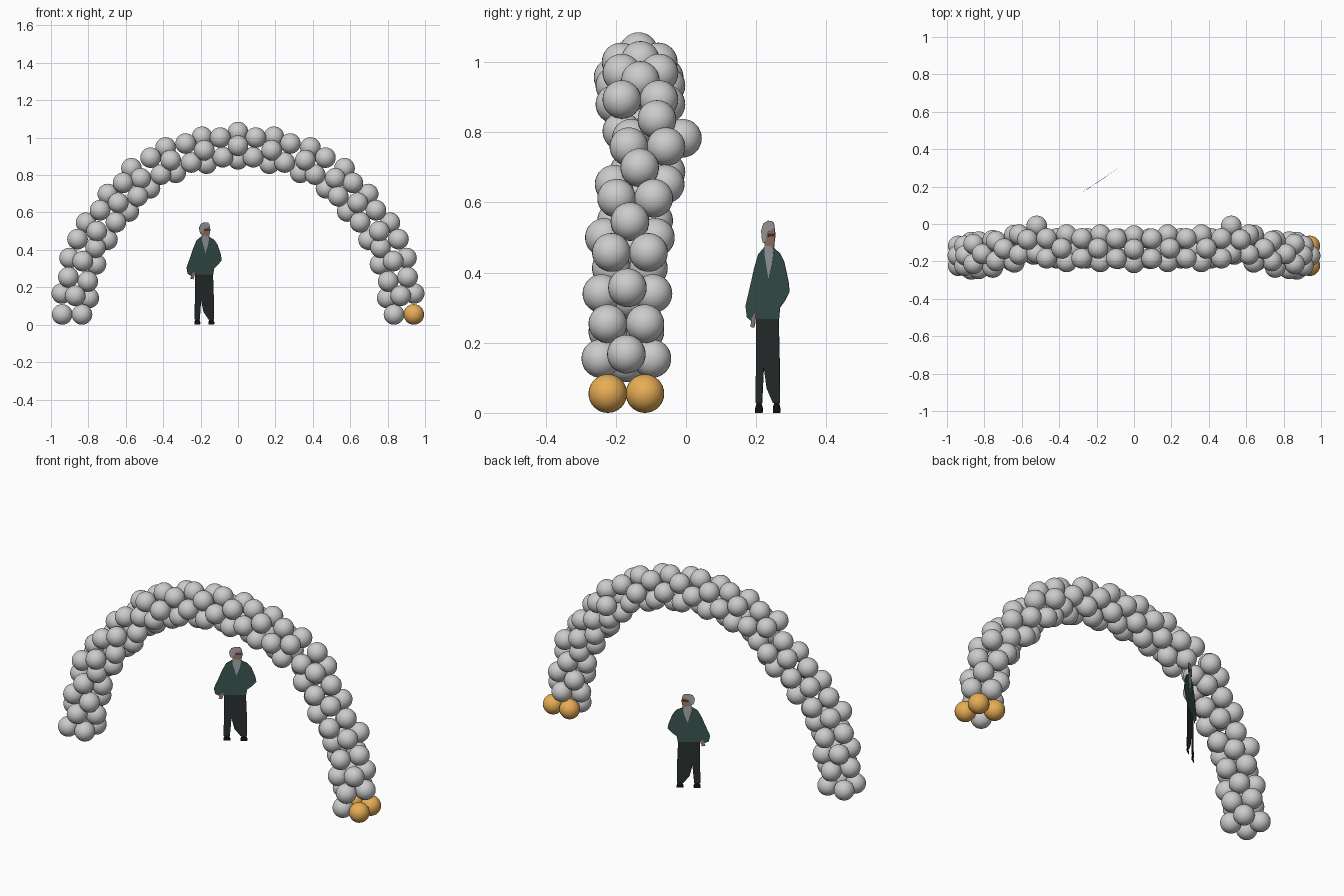
import bpy, bmesh
from math import sqrt
from mathutils import Vector

if "Cube" in bpy.data.objects:
    bpy.data.objects.remove(bpy.data.objects["Cube"])

R = 0.055


def material(name, rgb):
    m = bpy.data.materials.new(name)
    m.diffuse_color = (*rgb, 1)
    m.use_nodes = True
    m.node_tree.nodes["Principled BSDF"].inputs["Base Color"].default_value = m.diffuse_color
    return m


def link(name, mesh):
    ob = bpy.data.objects.new(name, mesh)
    bpy.context.collection.objects.link(ob)
    return ob


def balloon_mesh(name, mat=None):
    me = bpy.data.meshes.new(name)
    bm = bmesh.new()
    bmesh.ops.create_uvsphere(bm, u_segments=28, v_segments=16, radius=R)
    for f in bm.faces:
        f.smooth = True
    bm.to_mesh(me)
    bm.free()
    if mat:
        me.materials.append(mat)
    return me


grey = balloon_mesh("balloon")
gold = balloon_mesh("gold_balloon", material("gold", (0.80, 0.42, 0.09)))

# Arch centreline, from the right foot to the crown (x, y, z)
half = [(.887, -.17, .055), (.87, -.17, .155), (.855, -.17, .243), (.83, -.167, .34),
        (.81, -.16, .435), (.755, -.16, .50), (.695, -.145, .58), (.64, -.132, .652),
        (.575, -.11, .723), (.52, -.083, .783), (.44, -.13, .848), (.36, -.13, .88),
        (.265, -.13, .918), (.18, -.13, .933), (.088, -.132, .948), (0, -.135, .957)]
path = [Vector(p) for p in half]
path += [Vector((-x, y, z)) for x, y, z in reversed(half[:-1])]

# Clusters of four balloons, alternately square and diamond across the path
last = len(path) - 1
for i, c in enumerate(path):
    if i in (0, last):
        out = Vector((1 if i == 0 else -1, 0, 0))
    else:
        t = path[i + 1] - path[i - 1]
        out = Vector((t.z, 0, -t.x)).normalized()
    side = Vector((0, 1, 0))
    s = 0.053
    if i % 2 == 0:
        offsets = [(-s, -s), (s, -s), (s, s), (-s, s)]
    else:
        d = s * sqrt(2) - 0.002
        offsets = [(d, 0), (-d, 0), (0, d), (0, -d)]
    for k, (a, b) in enumerate(offsets):
        is_gold = i == 0 and k > 0
        ob = link("gold_balloon" if is_gold else "balloon", gold if is_gold else grey)
        ob.location = c + out * a + side * b

# Flat standing figure: outlines are (across, height) in a diagonal upright plane
FOOT = Vector((-0.275, 0.17, 0))
ACROSS = Vector((1.5, 1, 0)) / 1000
PLANE_NORMAL = Vector((1, -1.5, 0)).normalized()


def cutout(name, pts, rgb, thick=0.001):
    me = bpy.data.meshes.new(name)
    bm = bmesh.new()
    rings = []
    for sgn in (1, -1):
        rings.append([bm.verts.new(FOOT + ACROSS * u + Vector((0, 0, z / 1000))
                                   + PLANE_NORMAL * sgn * thick / 2) for u, z in pts])
    a, b = rings
    bm.faces.new(a)
    bm.faces.new(b[::-1])
    for j in range(len(pts)):
        n = (j + 1) % len(pts)
        bm.faces.new((a[j], b[j], b[n], a[n]))
    bmesh.ops.recalc_face_normals(bm, faces=bm.faces)
    bm.to_mesh(me)
    bm.free()
    me.materials.append(material(name, rgb))
    return link(name, me)


dark = (0.025, 0.03, 0.03)
cutout("trousers", [(28, 28), (47, 28), (52, 130), (60, 70), (78, 28), (98, 28), (97, 150),
                    (94, 280), (30, 280), (30, 150)], dark)
for u in (28, 78):
    cutout("shoe", [(u, 0), (u + 20, 0), (u + 21, 12), (u + 17, 29), (u + 4, 29), (u, 14)],
           (0.008, 0.008, 0.008), 0.0014)
cutout("jacket", [(27, 268), (95, 268), (98, 300), (112, 320), (125, 345), (122, 375),
                  (110, 430), (98, 455), (78, 472), (55, 474), (36, 452), (24, 410),
                  (14, 365), (0, 305), (4, 272), (16, 262)], (0.045, 0.09, 0.08), 0.0014)
cutout("shirt", [(66, 380), (76, 425), (80, 462), (74, 474), (55, 478), (54, 455)],
       (0.35, 0.40, 0.43), 0.002)
cutout("hand", [(14, 245), (24, 243), (28, 262), (27, 285), (18, 270)], (0.32, 0.23, 0.19), 0.002)
cutout("face", [(60, 468), (74, 462), (81, 472), (83, 495), (85, 505), (82, 530), (52, 530),
                (51, 490)], (0.32, 0.20, 0.15), 0.0016)
cutout("hair", [(50, 485), (57, 490), (62, 515), (80, 526), (82, 535), (77, 546), (64, 548),
                (51, 540), (45, 520), (46, 500)], (0.40, 0.41, 0.40), 0.002)
cutout("glasses", [(64, 502), (83, 503), (84, 511), (64, 511)], (0.12, 0.02, 0.02), 0.0024)
